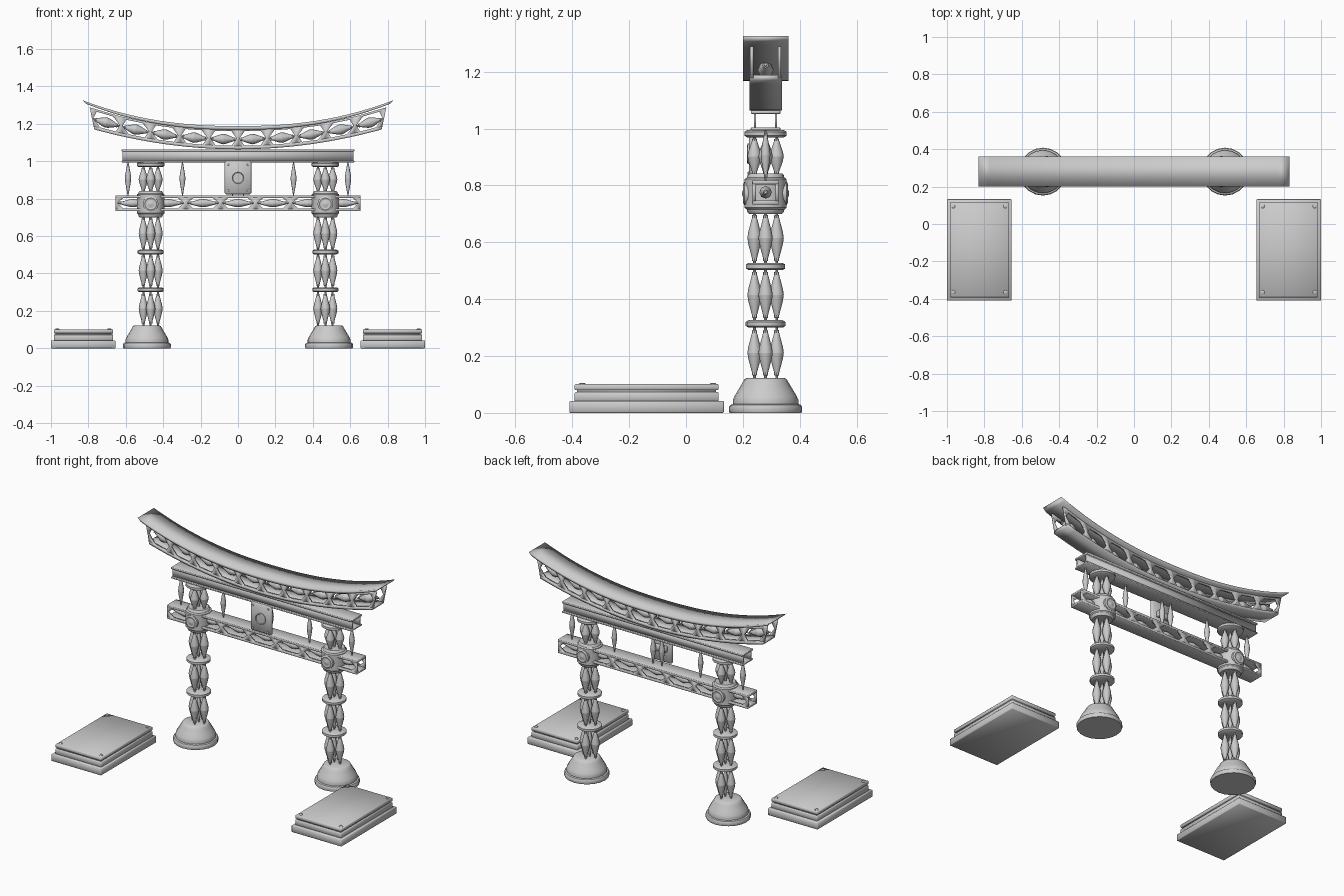
import bpy, bmesh, math
from mathutils import Vector

if "Cube" in bpy.data.objects:
    bpy.data.objects.remove(bpy.data.objects["Cube"], do_unlink=True)

GREY = (0.6, 0.6, 0.6, 1)
stone = bpy.data.materials.new("plain grey")
stone.use_nodes = True
stone.diffuse_color = GREY
stone.node_tree.nodes["Principled BSDF"].inputs["Base Color"].default_value = GREY

GY = 0.28          # depth of the gate's centre line
COLUMN_X = 0.467
BASE_X = 0.487


def finish(name, bm, loc=(0, 0, 0), angle=100):
    bmesh.ops.recalc_face_normals(bm, faces=bm.faces)
    mesh = bpy.data.meshes.new(name)
    bm.to_mesh(mesh)
    bm.free()
    mesh.materials.append(stone)
    mesh.shade_smooth()
    mesh.set_sharp_from_angle(angle=math.radians(angle))
    return place(name, mesh, loc)


def place(name, mesh, loc, rot=(0, 0, 0), scale=(1, 1, 1)):
    ob = bpy.data.objects.new(name, mesh)
    ob.location, ob.rotation_euler, ob.scale = loc, rot, scale
    bpy.context.collection.objects.link(ob)
    return ob


def lathe(name, profile, loc, sides=16, angle=35):
    """Turn a (radius, height) profile around z."""
    bm = bmesh.new()
    rings = []
    for r, z in profile:
        rings.append([bm.verts.new((r * math.cos(a), r * math.sin(a), z))
                      for a in (math.tau * i / sides for i in range(sides))])
    for low, high in zip(rings, rings[1:]):
        for i in range(sides):
            j = (i + 1) % sides
            bm.faces.new((low[i], low[j], high[j], high[i]))
    bm.faces.new(rings[0])
    bm.faces.new(rings[-1])
    return finish(name, bm, loc, angle)


def box(name, x, y, z, bevel=0.0):
    """Box from (low, high) ranges, softly shaded."""
    bm = bmesh.new()
    bmesh.ops.create_cube(bm, size=1)
    for v in bm.verts:
        v.co = Vector([(lo + hi) / 2 + c * (hi - lo)
                       for (lo, hi), c in zip((x, y, z), v.co)])
    if bevel:
        bmesh.ops.bevel(bm, geom=bm.edges[:], offset=bevel, segments=1, affect='EDGES')
    return finish(name, bm)


def sweep(name, half_len, half_y, low, high, flare=1.0, steps=28):
    """Bar along x between two height curves; flare widens its upper edge."""
    bm = bmesh.new()
    rings = []
    for i in range(steps + 1):
        x = half_len * (2 * i / steps - 1)
        rings.append([bm.verts.new(p) for p in (
            (x, -half_y, low(x)), (x, half_y, low(x)),
            (x * flare, half_y, high(x)), (x * flare, -half_y, high(x)))])
    for a, b in zip(rings, rings[1:]):
        for i in range(4):
            j = (i + 1) % 4
            bm.faces.new((a[i], a[j], b[j], b[i]))
    bm.faces.new(rings[0])
    bm.faces.new(rings[-1])
    return finish(name, bm, (0, GY, 0))


def lattice(name, centres, half, y, low, high, flare=1.0):
    """Screen along x with one six-sided opening per cell."""
    outer = [(-1, 0), (-1, 1), (1, 1), (1, 0), (1, -1), (-1, -1)]
    inner = [(-.9, 0), (-.55, .78), (.55, .78), (.9, 0), (.55, -.78), (-.55, -.78)]
    bm = bmesh.new()
    for c in centres:
        rings = []
        for ring in (outer, inner):
            verts = []
            for u, v in ring:
                x, t = c + half * u, (v + 1) / 2
                z = low(x) + t * (high(x) - low(x))
                verts.append(bm.verts.new((x * (1 + (flare - 1) * t), 0, z)))
            rings.append(verts)
        for i in range(6):
            j = (i + 1) % 6
            bm.faces.new((rings[0][i], rings[0][j], rings[1][j], rings[1][i]))
    bmesh.ops.remove_doubles(bm, verts=bm.verts, dist=0.0005)
    ob = finish(name, bm, (0, y, 0))
    solid = ob.modifiers.new("thickness", 'SOLIDIFY')
    solid.thickness, solid.offset = 0.012, 0


# Shared spindle, unit length and radius
first = lathe("spindle_pattern", [(.2, -.5), (.2, -.43), (.36, -.42), (.36, -.37),
              (.88, -.11), (1, 0), (.88, .11), (.36, .37), (.36, .42), (.2, .43), (.2, .5)],
              (0, 0, 0), sides=8)
spindle = first.data
bpy.data.objects.remove(first)


def upright(name, x, y, z0, z1, r):
    place(name, spindle, (x, y, (z0 + z1) / 2), scale=(r, r, z1 - z0))


# Pillars
for side, s in (("left", 1), ("right", -1)):
    cx = s * COLUMN_X
    lathe(side + "_pillar_base", [(.126, 0), (.128, .004), (.128, .022), (.124, .028),
          (.115, .031), (.115, .046), (.11, .058), (.098, .078), (.083, .103),
          (.075, .118), (.068, .122)], (s * BASE_X, GY, 0), sides=20)
    for n, (z0, z1) in enumerate([(.118, .305), (.32, .51), (.52, .71), (.83, .975)]):
        upright(f"{side}_core_spindle_{n}", cx, GY, z0, z1, .018)
        for k in range(4):
            a = math.tau * k / 4
            upright(f"{side}_spindle_{n}_{k}", cx + .039 * math.cos(a),
                    GY + .039 * math.sin(a), z0, z1, .025)
    for n, (z, r) in enumerate([(.313, .07), (.515, .069), (.982, .074)]):
        lathe(f"{side}_ring_{n}", [(r - .01, -.013), (r, -.007), (r, .007), (r - .01, .013)],
              (cx, GY, z))
    lathe(side + "_joint_drum", [(.058, .7), (.064, .706), (.066, .715), (.074, .722),
          (.074, .822), (.066, .828), (.064, .836), (.058, .842)], (cx, GY, 0))
    for face, d in (("front", -1), ("back", 1)):
        boss = lathe(f"{side}_{face}_boss", [(.042, -.012), (.042, .005), (.032, .01),
                     (.026, .007), (.018, .008), (.005, .014)],
                     (cx, GY + d * .069, .772), sides=12)
        boss.rotation_euler.x = -d * math.pi / 2

# Lower tie beam: two rails, two screens, a row of spindles
for name, z in (("top", (.804, .818)), ("bottom", (.733, .747))):
    box(f"lower_beam_{name}_rail", (-.655, .655), (GY - .047, GY + .047), z, .002)
cells = [i * .187 for i in range(-3, 4)]
for name, d in (("front", -1), ("back", 1)):
    lattice(f"lower_beam_{name}_screen", cells, .0935, GY + d * .04,
            lambda x: .74, lambda x: .812)
for n, x in enumerate(cells):
    place(f"lower_beam_spindle_{n}", spindle, (x, GY, .776),
          (0, math.pi / 2, 0), (.022, .022, .17))

# Upper tie beam: hollow, with flanges above and below
for name, z in (("top", (1.052, 1.064)), ("bottom", (.994, 1.004))):
    box(f"upper_beam_{name}_flange", (-.622, .622), (GY - .052, GY + .052), z, .002)
for name, d in (("front", -1), ("back", 1)):
    box(f"upper_beam_{name}_wall", (-.618, .618),
        (GY + d * .037 - .004, GY + d * .037 + .004), (1, 1.056))


# Curved crown
def crown_low(x):
    return 1.064 + .105 * (abs(x) / .765) ** 2


def crown_high(x):
    return 1.172 + .118 * (abs(x) / .775) ** 2.3


def roof_top(x):
    return 1.188 + .138 * (abs(x) / .81) ** 2.3


sweep("crown_bottom_rail", .768, .057, crown_low, lambda x: crown_low(x) + .018, 1.005)
sweep("crown_roof", .81, .08, lambda x: roof_top(x) - .02, roof_top, 1.026)
cells = [(i + .5) * .154 for i in range(-5, 5)]
for name, d in (("front", -1), ("back", 1)):
    lattice(f"crown_{name}_screen", cells, .077, GY + d * .049,
            lambda x: crown_low(x) + .008, crown_high, 1.03)
for n, x in enumerate(cells):
    slope = math.atan(.4 * x)
    place(f"crown_spindle_{n}", spindle,
          (x * 1.015, GY, (crown_low(x) + crown_high(x)) / 2),
          (0, math.pi / 2 - slope, 0), (.028, .028, .145))

# Hanging spindles between the tie beams
for s in (-1, 1):
    for name, x, r in (("outer", .588, .017), ("inner", .297, .016), ("plaque", .03, .017)):
        upright(f"{name}_hanging_spindle_{s}", s * x, GY, .815, 1.0, r)

# Central plaque
box("plaque", (-.072, .072), (.222, .246), (.823, 1.003), .009)
box("plaque_bracket", (-.045, .045), (.244, .27), (.895, .93), .003)
ring = lathe("plaque_medallion", [(.036, 0), (.036, .005), (.031, .007), (.028, .002)],
             (0, .222, .911), sides=20)
ring.rotation_euler.x = math.pi / 2
for sx in (-1, 1):
    for z in (.843, .983):
        pin = lathe("plaque_pin", [(.006, 0), (.006, .004), (.003, .006)],
                    (sx * .053, .222, z), sides=8)
        pin.rotation_euler.x = math.pi / 2

# Low platforms beside the gate
for side, s in (("left", 1), ("right", -1)):
    def span(lo, hi):
        return tuple(sorted((s * lo, s * hi)))
    box(side + "_platform_base", span(.655, 1), (-.41, .133), (0, .042), .003)
    box(side + "_platform_body", span(.667, .985), (-.392, .115), (.04, .073), .003)
    box(side + "_platform_core", span(.676, .977), (-.383, .106), (.07, .084))
    box(side + "_platform_lid", span(.667, .985), (-.392, .115), (.08, .101), .003)
    for x in (.688, .966):
        for y in (-.365, .095):
            lathe(side + "_platform_bolt", [(.011, 0), (.011, .003), (.006, .006)],
                  (s * x, y, .1), sides=8)
